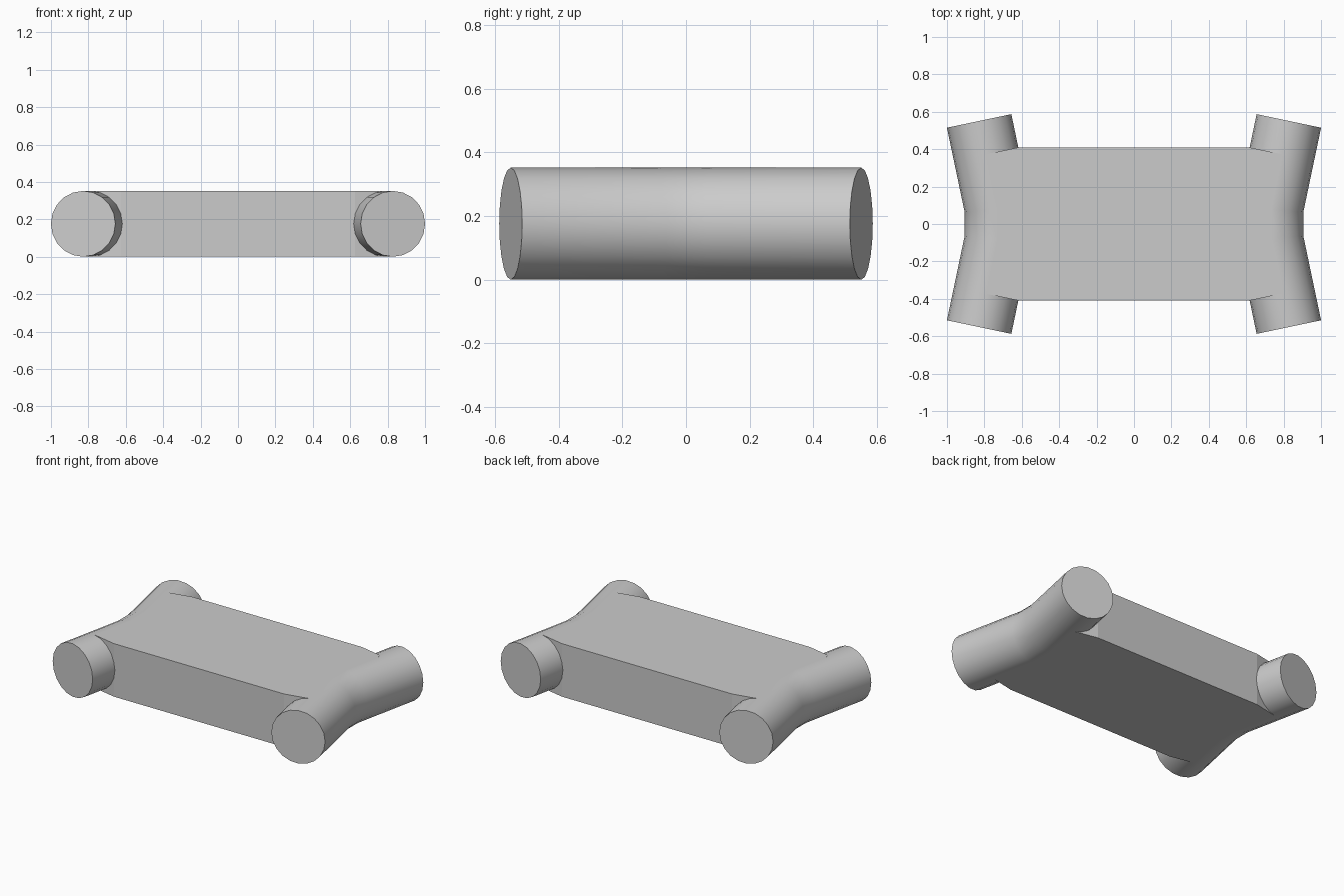
import bpy
import bmesh
import math
from mathutils import Vector

cube = bpy.data.objects.get("Cube")
if cube:
    bpy.data.objects.remove(cube, do_unlink=True)

R = 0.176          # tube radius
SIDES = 20
BEND = Vector((0.729, 0.08))
END = Vector((0.828, 0.551))

grey = bpy.data.materials.new("plain grey")
grey.use_nodes = True
colour = (0.6, 0.6, 0.6, 1)
grey.diffuse_color = colour
grey.node_tree.nodes["Principled BSDF"].inputs["Base Color"].default_value = colour


def finish(name, bm):
    bmesh.ops.recalc_face_normals(bm, faces=bm.faces)
    mesh = bpy.data.meshes.new(name)
    bm.to_mesh(mesh)
    bm.free()
    mesh.materials.append(grey)
    obj = bpy.data.objects.new(name, mesh)
    bpy.context.collection.objects.link(obj)
    bpy.ops.object.select_all(action="DESELECT")
    obj.select_set(True)
    bpy.context.view_layer.objects.active = obj
    bpy.ops.object.shade_smooth_by_angle(angle=math.radians(30))
    return obj


def bent_tube(name, side):
    """Capped tube swept along a path with mitred bends."""
    path = [Vector((side * p.x, s * p.y))
            for p, s in ((END, -1), (BEND, -1), (BEND, 1), (END, 1))]
    dirs = [(b - a).normalized() for a, b in zip(path, path[1:])]
    bm = bmesh.new()
    rings = []
    for i, p in enumerate(path):
        before, after = dirs[max(i - 1, 0)], dirs[min(i, len(dirs) - 1)]
        along = (before + after).normalized()
        across = Vector((along.y, -along.x)) * R / along.dot(after)
        ring = []
        for k in range(SIDES):
            a = math.tau * k / SIDES
            q = p + across * math.cos(a)
            ring.append(bm.verts.new((q.x, q.y, R + R * math.sin(a))))
        rings.append(ring)
    for a, b in zip(rings, rings[1:]):
        for k in range(SIDES):
            n = (k + 1) % SIDES
            bm.faces.new((a[k], a[n], b[n], b[k]))
    bm.faces.new(rings[0])
    bm.faces.new(rings[-1])
    return finish(name, bm)


# Side tubes, bent outwards at both ends
bent_tube("left_tube", 1)
bent_tube("right_tube", -1)

# Central slab, its ends running along the tube axes
quarter = [(0.625, 0.408), (0.791, 0.373), tuple(BEND)]
right_half = quarter + [(x, -y) for x, y in reversed(quarter)]
outline = right_half + [(-x, -y) for x, y in right_half]
bm = bmesh.new()
base = bm.faces.new([bm.verts.new((x, y, 0)) for x, y in outline])
top = bmesh.ops.extrude_face_region(bm, geom=[base], use_keep_orig=True)
bmesh.ops.translate(bm, vec=(0, 0, 2 * R),
                    verts=[v for v in top["geom"] if isinstance(v, bmesh.types.BMVert)])
slab = finish("central_slab", bm)
for p in slab.data.polygons:
    p.use_smooth = False
